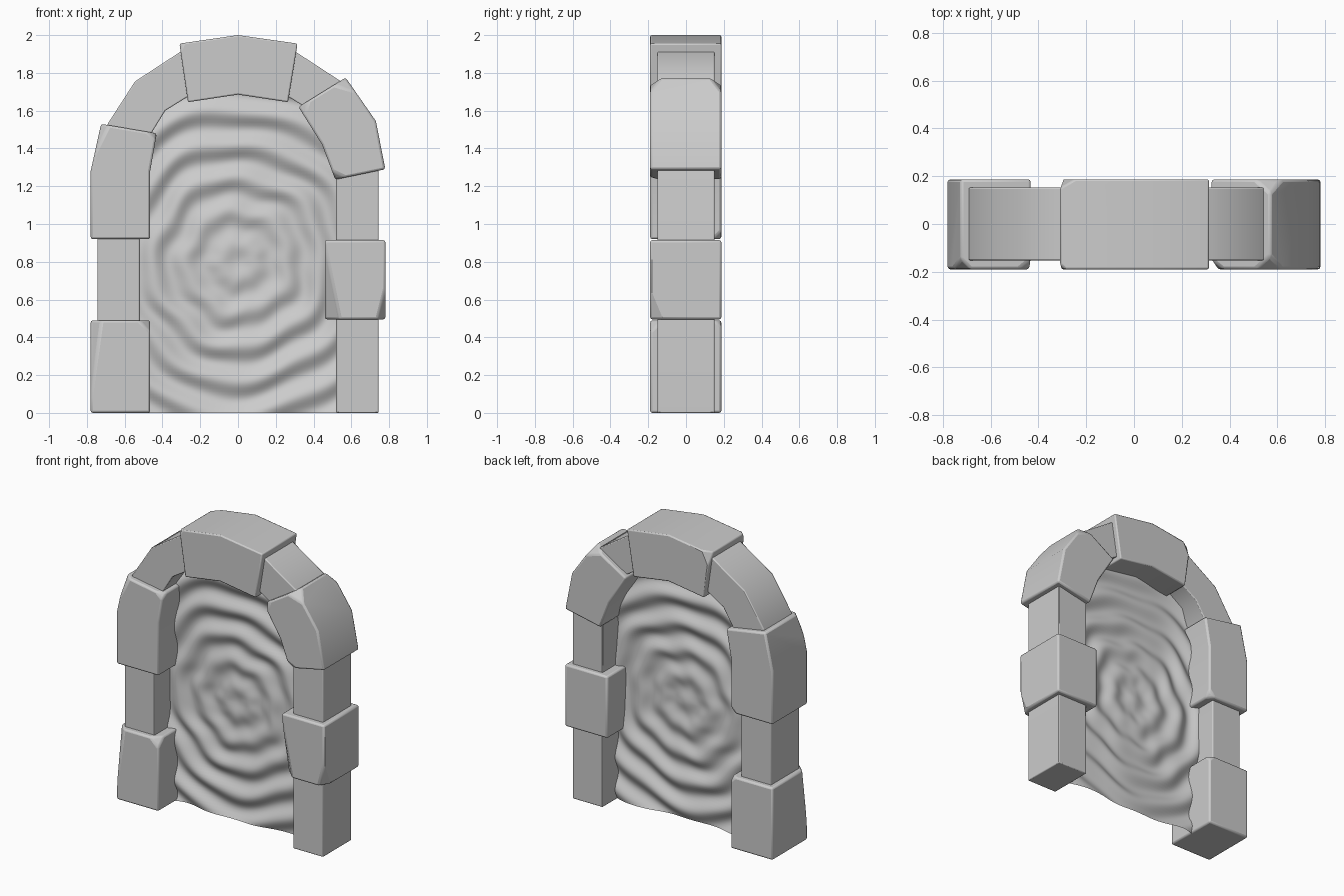
import bpy, bmesh, math
from mathutils import Vector

if "Cube" in bpy.data.objects:
    bpy.data.objects.remove(bpy.data.objects["Cube"])


def finish(bm, name, bevel=0.0, angle=30):
    bmesh.ops.recalc_face_normals(bm, faces=bm.faces)
    me = bpy.data.meshes.new(name)
    bm.to_mesh(me)
    bm.free()
    ob = bpy.data.objects.new(name, me)
    bpy.context.collection.objects.link(ob)
    bpy.ops.object.select_all(action='DESELECT')
    ob.select_set(True)
    bpy.context.view_layer.objects.active = ob
    bpy.ops.object.shade_smooth_by_angle(angle=math.radians(angle))
    if bevel:
        mod = ob.modifiers.new("worn_edges", 'BEVEL')
        mod.width = bevel
        mod.segments = 2
        mod.limit_method = 'ANGLE'
        mod.angle_limit = math.radians(35)
    return ob


def prism(name, profile, y0, y1, bevel=0.0, chips=()):
    """Extrude an xz outline along y; each chip is (corner, outward normal, depth)."""
    bm = bmesh.new()
    face = bm.faces.new([bm.verts.new((x, y0, z)) for x, z in profile])
    ext = bmesh.ops.extrude_face_region(bm, geom=[face])
    moved = [g for g in ext["geom"] if isinstance(g, bmesh.types.BMVert)]
    bmesh.ops.translate(bm, verts=moved, vec=(0, y1 - y0, 0))
    if face.is_valid and len(face.link_loops if hasattr(face, "link_loops") else face.loops) == 0:
        bm.faces.remove(face)
    bmesh.ops.recalc_face_normals(bm, faces=bm.faces)
    for corner, normal, depth in chips:
        n = Vector(normal).normalized()
        cut = bmesh.ops.bisect_plane(bm, geom=bm.verts[:] + bm.edges[:] + bm.faces[:],
                                     plane_co=Vector(corner) - n * depth,
                                     plane_no=n, clear_outer=True)
        rim = [g for g in cut["geom_cut"] if isinstance(g, bmesh.types.BMEdge)]
        bmesh.ops.holes_fill(bm, edges=rim, sides=0)
    return finish(bm, name, bevel)


# Thin inner arch running behind all the large stones
outer = [(-.745, 0), (-.745, 1.28), (-.69, 1.53), (-.545, 1.755), (-.3, 1.915), (0, 1.96)]
inner = [(-.52, 0), (-.52, 1.28), (-.49, 1.43), (-.385, 1.6), (-.24, 1.69), (0, 1.73)]
mirrored = lambda pts: pts + [(-x, z) for x, z in reversed(pts[:-1])]
prism("thin_arch", mirrored(outer) + mirrored(inner)[::-1], -.152, .152, .006)

# Large stones
F, B = -.19, .187
prism("lower_left_stone", [(-.78, 0), (-.465, 0), (-.465, .49), (-.78, .49)], F, B, .012, [
    ((-.78, F, .49), (-1, -1, .14), .04),
    ((-.465, F, .49), (1, -1, 1), .035),
    ((-.465, B, .49), (1, 1, 1), .02)])
prism("upper_left_stone", [(-.78, .92), (-.465, .92), (-.465, 1.28), (-.43, 1.48),
                           (-.725, 1.53), (-.78, 1.28)], F, B, .012, [
    ((-.725, F, 1.53), (-1, -1, .5), .03),
    ((-.43, F, 1.48), (1, -1, 1), .025),
    ((-.465, B, .92), (1, 1, -1), .025)])
prism("keystone", [(-.31, 1.955), (-.265, 1.645), (0, 1.685), (.265, 1.645),
                   (.315, 1.955), (0, 2.0)], F, B, .008, [
    ((-.31, F, 1.955), (-1, -1, .4), .015),
    ((-.31, B, 1.955), (-1, 1.6, .5), .03)])
prism("upper_right_stone", [(.32, 1.62), (.445, 1.42), (.515, 1.235), (.78, 1.29),
                            (.73, 1.545), (.57, 1.775)], F, B, .012, [
    ((.32, F, 1.62), (-1, -1, .3), .03),
    ((.57, F, 1.775), (.3, -1, 1), .04),
    ((.57, B, 1.775), (.3, 1, 1), .04),
    ((.515, F, 1.235), (-.5, -1, -1), .025)])
prism("middle_right_stone", [(.46, .495), (.78, .495), (.78, .915), (.46, .915)], F, B, .012, [
    ((.46, F, .495), (-1, -1, -.2), .055),
    ((.78, F, .495), (1, -.6, -.25), .035)])

# Rippled portal sheet: grid trimmed to the arch opening
bm = bmesh.new()
bmesh.ops.create_grid(bm, x_segments=70, y_segments=110, size=1)
for v in bm.verts:
    v.co = Vector((v.co.x * .58, 0, .9 + v.co.y * .9))
edge = mirrored([(-.54, 0), (-.54, 1.28), (-.51, 1.45), (-.41, 1.63), (-.25, 1.72), (0, 1.76)])
for (x0, z0), (x1, z1) in zip(edge, edge[1:]):
    bmesh.ops.bisect_plane(bm, geom=bm.verts[:] + bm.edges[:] + bm.faces[:],
                           plane_co=(x0, 0, z0), plane_no=(z0 - z1, 0, x1 - x0),
                           clear_outer=True)
for v in bm.verts:
    x, z = v.co.x, v.co.z - .8
    a = math.atan2(z, x)
    r = math.hypot(x, z)
    wobble = min(r * 3, 1) * (.014 * math.sin(5 * a + 1) + .01 * math.sin(9 * a + 8 * r))
    amp = .006 + .012 * min(r / .5, 1)
    v.co.y = amp * math.cos(2 * math.pi / .18 * (r - .535 + wobble))
finish(bm, "portal_ripples", angle=180)
